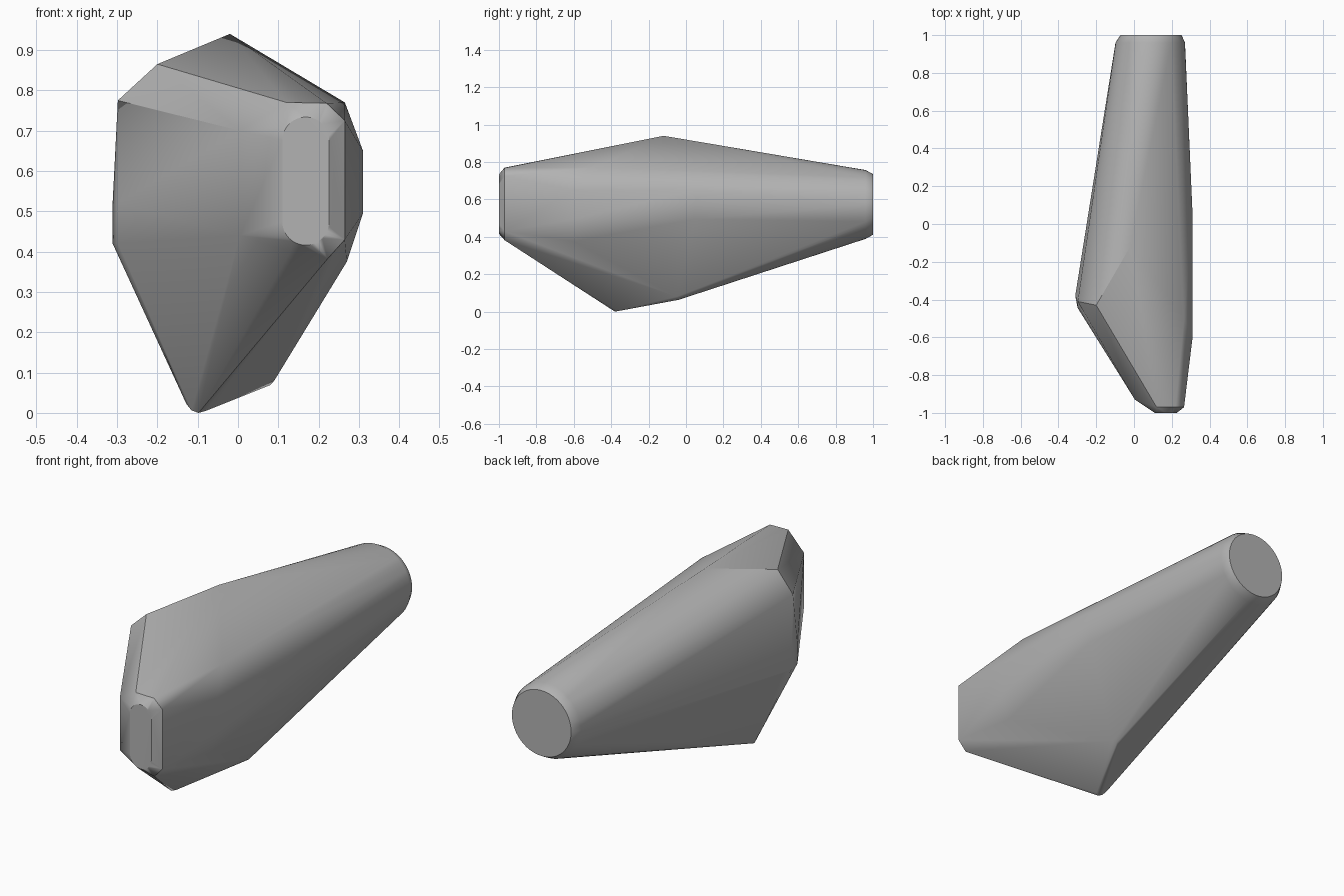
import bpy, bmesh
from math import pi, cos, sin, radians

cube = bpy.data.objects.get("Cube")
if cube:
    bpy.data.objects.remove(cube, do_unlink=True)


def arc(cx, y, cz, r, start=0, end=2 * pi, n=48):
    """Points of an arc facing along y."""
    return [(cx + r * cos(start + (end - start) * i / n), y,
             cz + r * sin(start + (end - start) * i / n)) for i in range(n + 1)]


points = []

# Round rear end with a small chamfer
points += arc(0.09, 1.0, 0.573, 0.162)
points += arc(0.086, 0.96, 0.573, 0.184)

# Slot-shaped front end
points += arc(0.168, -1.0, 0.676, 0.058, 0, pi, 16)
points += arc(0.168, -1.0, 0.474, 0.058, pi, 2 * pi, 16)

# Chamfered shoulder around the front end
points += [(0.12, -0.97, 0.77), (0.22, -0.97, 0.768), (0.265, -0.97, 0.725),
           (0.265, -0.97, 0.43), (0.222, -0.97, 0.382), (0.13, -0.97, 0.40),
           (0.005, -0.93, 0.70), (0.005, -0.93, 0.44)]

# Top ridge
points += [(-0.02, -0.12, 0.94), (-0.2, -0.43, 0.865), (0.265, -0.5, 0.77)]

# Upright panel on the left model side
for y in (-0.6, 0.05):
    points += [(0.31, y, 0.65), (0.31, y, 0.495)]
points.append((0.27, -0.6, 0.375))

# Rounded corner on the opposite side
points += [(-0.298, -0.41, 0.775)]
for z in (0.42, 0.52):
    points += [(-0.302, -0.33, z), (-0.311, -0.38, z), (-0.298, -0.445, z)]

# Softened keel
points += [(-0.128, -0.355, 0.022), (-0.115, -0.37, 0.006), (-0.098, -0.38, 0),
           (-0.08, -0.37, 0.005), (0.065, -0.04, 0.063), (0.08, -0.03, 0.069),
           (0.09, -0.05, 0.08)]

# Wrap the outline points in one convex shell
bm = bmesh.new()
for p in points:
    bm.verts.new(p)
bmesh.ops.remove_doubles(bm, verts=bm.verts, dist=0.0005)
bmesh.ops.convex_hull(bm, input=bm.verts)
bmesh.ops.delete(bm, geom=[v for v in bm.verts if not v.link_faces], context='VERTS')
bmesh.ops.dissolve_limit(bm, angle_limit=radians(0.6), verts=bm.verts, edges=bm.edges)
bmesh.ops.recalc_face_normals(bm, faces=bm.faces)
for f in bm.faces:
    f.smooth = True
for e in bm.edges:
    e.smooth = e.calc_face_angle(0) < radians(32)

mesh = bpy.data.meshes.new("stone_body")
bm.to_mesh(mesh)
bm.free()
body = bpy.data.objects.new("stone_body", mesh)
bpy.context.collection.objects.link(body)

# Keep the broad facets looking flat
weighted = body.modifiers.new("Facet normals", 'WEIGHTED_NORMAL')
weighted.keep_sharp = True

# Plain grey
grey = bpy.data.materials.new("grey")
grey.use_nodes = True
colour = (0.45, 0.45, 0.45, 1)
grey.diffuse_color = colour
grey.node_tree.nodes["Principled BSDF"].inputs["Base Color"].default_value = colour
mesh.materials.append(grey)
